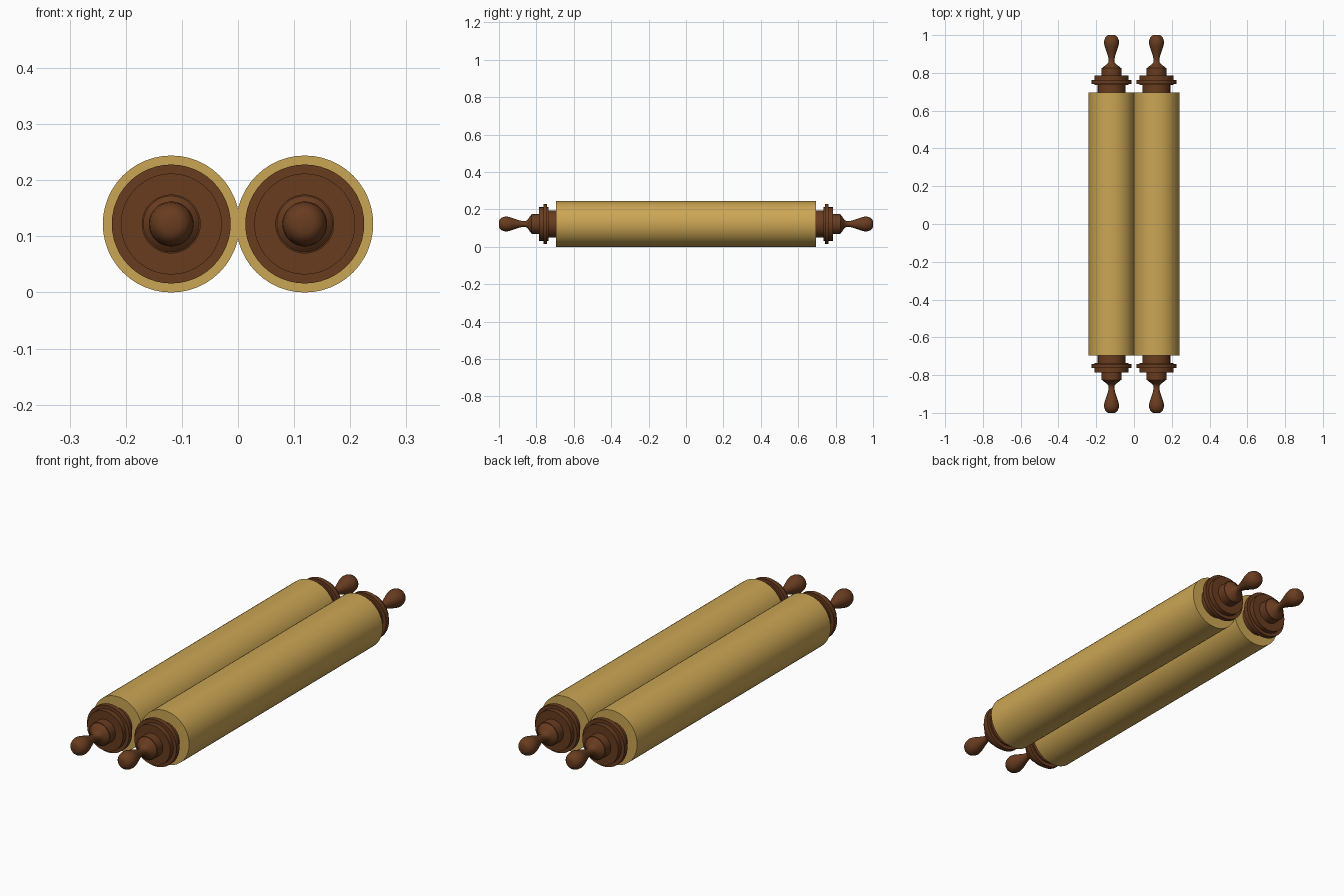
import bpy, math

if "Cube" in bpy.data.objects:
    bpy.data.objects.remove(bpy.data.objects["Cube"])

SEG = 48
R, CX = 0.122, 0.119  # roll radius and roller offset from centre


def material(name, rgb):
    m = bpy.data.materials.new(name)
    m.diffuse_color = (*rgb, 1)
    m.use_nodes = True
    m.node_tree.nodes["Principled BSDF"].inputs["Base Color"].default_value = m.diffuse_color
    return m


paper = material("parchment", (0.60, 0.38, 0.09))
wood = material("dark_wood", (0.14, 0.045, 0.014))


def lathe(name, profile, x, side, mat):
    """Revolve (radius, y) points around a roller axis; side flips the y direction."""
    verts, faces = [], []
    for r, y in profile:
        for i in range(SEG):
            a = 2 * math.pi * i / SEG
            verts.append((r * math.sin(a), side * y, r * math.cos(a)))
    for k in range(len(profile) - 1):
        for i in range(SEG):
            j = (i + 1) % SEG
            a, b = k * SEG, (k + 1) * SEG
            faces.append((a + i, b + i, b + j, a + j)[::side])
    last = (len(profile) - 1) * SEG
    faces.append(tuple(range(SEG))[::side])
    faces.append(tuple(range(last, last + SEG))[::-side])
    mesh = bpy.data.meshes.new(name)
    mesh.from_pydata(verts, [], faces)
    mesh.materials.append(mat)
    obj = bpy.data.objects.new(name, mesh)
    bpy.context.collection.objects.link(obj)
    obj.location = (x, 0, R)
    bpy.ops.object.select_all(action='DESELECT')
    obj.select_set(True)
    bpy.context.view_layer.objects.active = obj
    bpy.ops.object.shade_smooth_by_angle(angle=math.radians(35))
    return obj


# stepped end cap: neck, stacked discs, collar
cap = [(0.073, 0.69), (0.073, 0.735), (0.09, 0.735), (0.09, 0.742),
       (0.106, 0.742), (0.106, 0.763), (0.09, 0.763), (0.09, 0.785),
       (0.0525, 0.785), (0.0525, 0.825)]

# turned handle: flared foot, thin waist, bulb
handle = [(0.050, 0.825), (0.040, 0.835), (0.032, 0.840), (0.022, 0.848),
          (0.016, 0.857), (0.015, 0.868), (0.018, 0.885), (0.024, 0.905),
          (0.031, 0.925), (0.037, 0.943), (0.040, 0.960), (0.038, 0.975),
          (0.033, 0.987), (0.026, 0.995), (0.016, 1.0)]

for label, x in (("left", -CX), ("right", CX)):
    lathe(label + "_parchment_roll", [(R, -0.695), (R, 0.695)], x, 1, paper)
    for end, side in (("back", 1), ("front", -1)):
        lathe(f"{label}_{end}_end_cap", cap, x, side, wood)
        lathe(f"{label}_{end}_handle", handle, x, side, wood)
